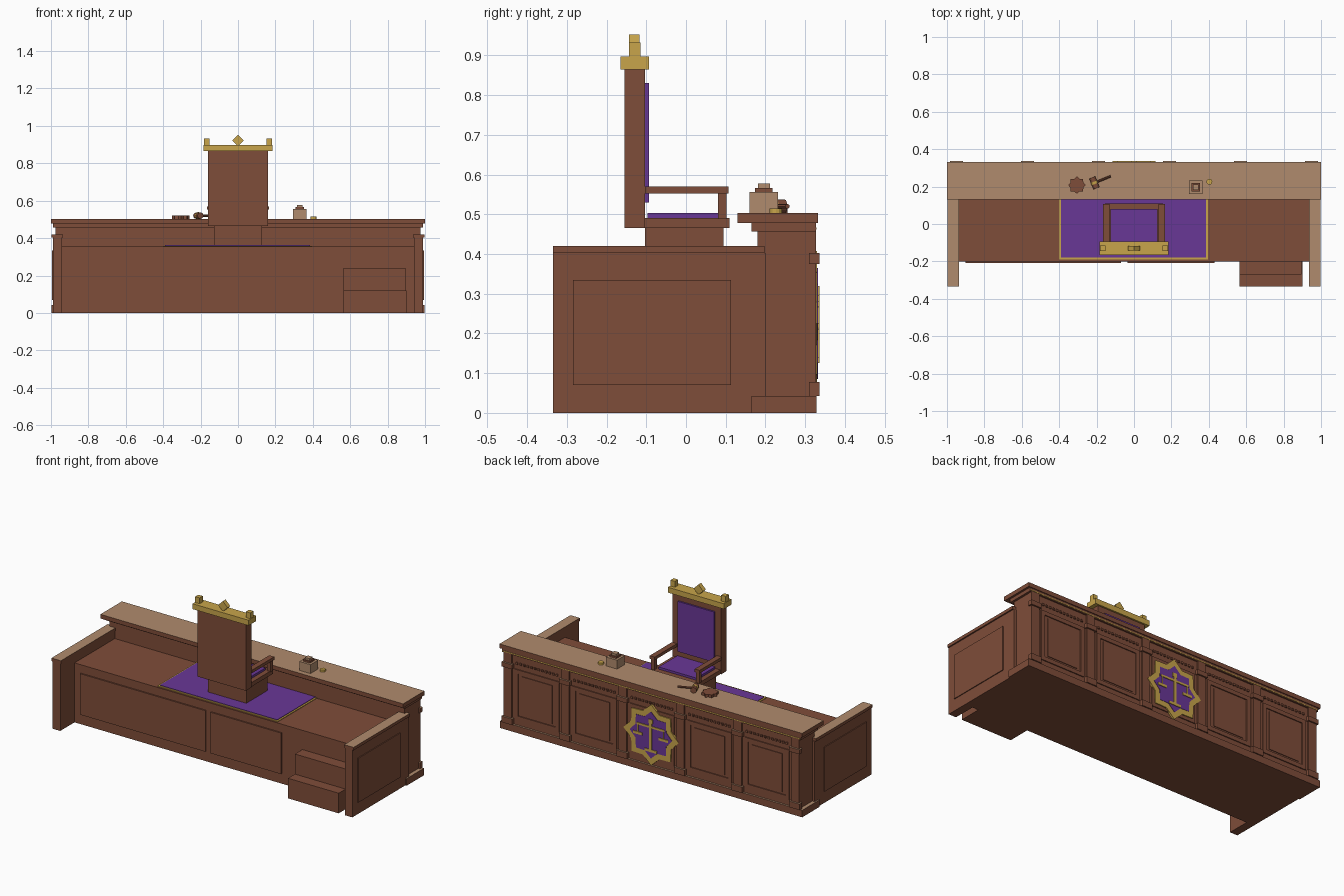
import bpy, bmesh, math
from mathutils import Matrix, Vector

old = bpy.data.objects.get("Cube")
if old:
    bpy.data.objects.remove(old)


def material(name, rgb):
    m = bpy.data.materials.new(name)
    m.use_nodes = True
    m.diffuse_color = (*rgb, 1)
    m.node_tree.nodes["Principled BSDF"].inputs["Base Color"].default_value = (*rgb, 1)
    return m


BROWN = material("brown wood", (0.212, 0.074, 0.041))
TAN = material("tan wood", (0.434, 0.258, 0.153))
GOLD = material("gold", (0.578, 0.376, 0.07))
PURPLE = material("purple cloth", (0.141, 0.038, 0.305))


def finish(name, bm, mat, top=None):
    """Make an object; faces that look up can take a second material."""
    bmesh.ops.recalc_face_normals(bm, faces=bm.faces)
    mesh = bpy.data.meshes.new(name)
    mesh.materials.append(mat)
    if top:
        mesh.materials.append(top)
        for f in bm.faces:
            f.material_index = int(f.normal.z > 0.9)
    bm.to_mesh(mesh)
    bm.free()
    obj = bpy.data.objects.new(name, mesh)
    bpy.context.collection.objects.link(obj)
    return obj


def box(name, x, y, z, mat=BROWN, top=None, turn=None):
    """Box from x, y and z ranges, optionally turned about its centre."""
    bm = bmesh.new()
    bmesh.ops.create_cube(bm, size=1)
    size = Vector([r[1] - r[0] for r in (x, y, z)])
    mid = Vector([(r[0] + r[1]) / 2 for r in (x, y, z)])
    bm.transform(Matrix.Translation(mid) @ (turn or Matrix()) @ Matrix.Diagonal((*size, 1)))
    return finish(name, bm, mat, top)


def pair(name, x, y, z, mat=BROWN, top=None):
    box("left_" + name, x, y, z, mat, top)
    box("right_" + name, (-x[1], -x[0]), y, z, mat, top)


def around(c, half):
    return (c - half, c + half)


def star(name, radius, depth, place, mat, upright=False):
    """Eight-pointed star prism, lying flat or standing to face the back."""
    bm = bmesh.new()
    verts = []
    for i in range(16):
        a, r = i * math.pi / 8, radius * (0.78 if i % 2 else 1)
        verts.append(bm.verts.new((r * math.cos(a), r * math.sin(a), 0)))
    face = bm.faces.new(verts)
    new = bmesh.ops.extrude_face_region(bm, geom=[face])["geom"]
    bmesh.ops.translate(bm, vec=(0, 0, depth), verts=[v for v in new if isinstance(v, bmesh.types.BMVert)])
    turn = Matrix.Rotation(-math.pi / 2, 4, "X") if upright else Matrix()
    bm.transform(Matrix.Translation(place) @ turn)
    return finish(name, bm, mat)


def cylinder(name, radius, depth, place, mat, turn=None, sides=12):
    bm = bmesh.new()
    bmesh.ops.create_cone(bm, cap_ends=True, segments=sides, radius1=radius, radius2=radius, depth=depth)
    bm.transform(Matrix.Translation(place) @ (turn or Matrix()))
    return finish(name, bm, mat)


# Raised platform with front panels and steps
box("platform", (-0.94, 0.94), (-0.2, 0.19), (0, 0.355))
box("wide_front_panel", (-0.9, -0.07), (-0.208, -0.2), (0.06, 0.305))
box("narrow_front_panel", (-0.035, 0.43), (-0.208, -0.2), (0.06, 0.305))
box("lower_step", (0.565, 0.9), (-0.335, -0.2), (0, 0.12))
box("upper_step", (0.565, 0.895), (-0.27, -0.2), (0.12, 0.24))

# Carpet with border
box("carpet_border", (-0.4, 0.395), (-0.19, 0.18), (0.355, 0.359), GOLD)
box("carpet", (-0.39, 0.385), (-0.18, 0.18), (0.359, 0.362), PURPLE)

# Side walls
pair("side_wall", (0.94, 0.99), (-0.335, 0.2), (0, 0.402))
pair("side_wall_cap", (0.936, 0.998), (-0.335, 0.197), (0.402, 0.42), BROWN, TAN)
pair("side_panel", (0.99, 0.995), (-0.285, 0.113), (0.07, 0.335))

# Counter
box("counter_body", (-0.975, 0.975), (0.18, 0.318), (0, 0.457))
box("counter_plinth", (-0.998, 0.998), (0.165, 0.329), (0, 0.042), BROWN, TAN)
box("counter_trim", (-0.988, 0.988), (0.165, 0.327), (0.457, 0.478))
box("counter_trim_line", (-0.985, 0.985), (0.318, 0.329), (0.462, 0.467), GOLD)
box("counter_top", (-1, 1), (0.13, 0.332), (0.478, 0.503), BROWN, TAN)

# Pilasters along the back of the counter
for i in range(6):
    x = -0.95 + i * 0.38
    box("pilaster", around(x, 0.026), (0.31, 0.327), (0.042, 0.457))
    box("pilaster_base", around(x, 0.035), (0.31, 0.336), (0.042, 0.078), BROWN, TAN)
    box("pilaster_cap", around(x, 0.035), (0.31, 0.336), (0.375, 0.402), BROWN, TAN)

# Framed panels and dentils between the pilasters
for i in range(5):
    x = -0.76 + i * 0.38
    for s in (-1, 1):
        box("panel_stile", around(x + s * 0.135, 0.012), (0.315, 0.324), (0.075, 0.375))
        box("panel_rail", around(x, 0.123), (0.315, 0.324), around(0.225 + s * 0.138, 0.012))
    box("panel_field", around(x, 0.1), (0.315, 0.322), (0.11, 0.34))
    for k in range(12):
        box("dentil", around(x - 0.132 + k * 0.024, 0.006), (0.315, 0.325), (0.405, 0.417))

# Star emblem with a pair of scales
MID = 0.225
star("emblem_rim", 0.182, 0.015, (0, 0.315, MID), GOLD, True)
star("emblem_field", 0.14, 0.003, (0, 0.329, MID), PURPLE, True)
FRONT = (0.329, 0.336)
box("scales_post", around(0, 0.008), FRONT, (0.13, 0.31), GOLD)
box("scales_foot", around(0, 0.04), FRONT, (0.125, 0.14), GOLD)
box("scales_beam", around(0, 0.092), FRONT, (0.268, 0.28), GOLD)
box("scales_knob", around(0, 0.014), FRONT, (0.295, 0.32), GOLD)
for s in (-1, 1):
    box("scales_hanger", around(s * 0.085, 0.003), FRONT, (0.225, 0.27), GOLD)
    box("scales_pan", around(s * 0.085, 0.03), FRONT, (0.21, 0.225), GOLD)

# Chair
box("chair_base", (-0.127, 0.127), (-0.103, 0.095), (0.36, 0.465))
box("chair_seat", (-0.155, 0.155), (-0.105, 0.11), (0.465, 0.49))
box("seat_cushion", (-0.125, 0.125), (-0.097, 0.08), (0.49, 0.503), PURPLE)
box("chair_back", (-0.16, 0.16), (-0.155, -0.103), (0.465, 0.865))
box("back_cushion", (-0.12, 0.12), (-0.103, -0.093), (0.53, 0.83), PURPLE)
pair("arm_rest", (0.132, 0.165), (-0.103, 0.107), (0.552, 0.57))
pair("arm_post", (0.137, 0.16), (0.08, 0.102), (0.488, 0.552))

# Chair crest
box("crest_rail", (-0.185, 0.185), (-0.165, -0.093), (0.865, 0.897), GOLD)
pair("crest_finial", (0.153, 0.182), (-0.144, -0.114), (0.897, 0.932), GOLD)
box("crest_diamond", around(0, 0.022), (-0.143, -0.117), around(0.922, 0.022), GOLD, None,
    Matrix.Rotation(math.pi / 4, 4, "Y"))

# Box with lid and a small disc beside it
box("desk_box", (0.293, 0.367), (0.16, 0.232), (0.503, 0.556), TAN)
box("desk_box_lid", (0.307, 0.353), (0.174, 0.218), (0.556, 0.566), BROWN)
box("desk_box_knob", (0.315, 0.345), (0.181, 0.211), (0.566, 0.578), TAN)
cylinder("small_disc", 0.016, 0.012, (0.403, 0.226, 0.509), GOLD)

# Gavel and its sounding block
star("sounding_block", 0.047, 0.017, (-0.305, 0.208, 0.503), BROWN)
swing = Matrix.Rotation(math.radians(22), 4, "Z")
along = swing @ Matrix.Rotation(math.pi / 2, 4, "Y")
across = swing @ Matrix.Rotation(math.pi / 2, 4, "X")
hub = Vector((-0.212, 0.22, 0.52))
cylinder("gavel_head", 0.017, 0.062, hub, BROWN, across)
cylinder("gavel_band", 0.0185, 0.014, hub, GOLD, across)
cylinder("gavel_handle", 0.006, 0.09, hub + swing @ Vector((0.05, 0, 0)), BROWN, along, 8)
